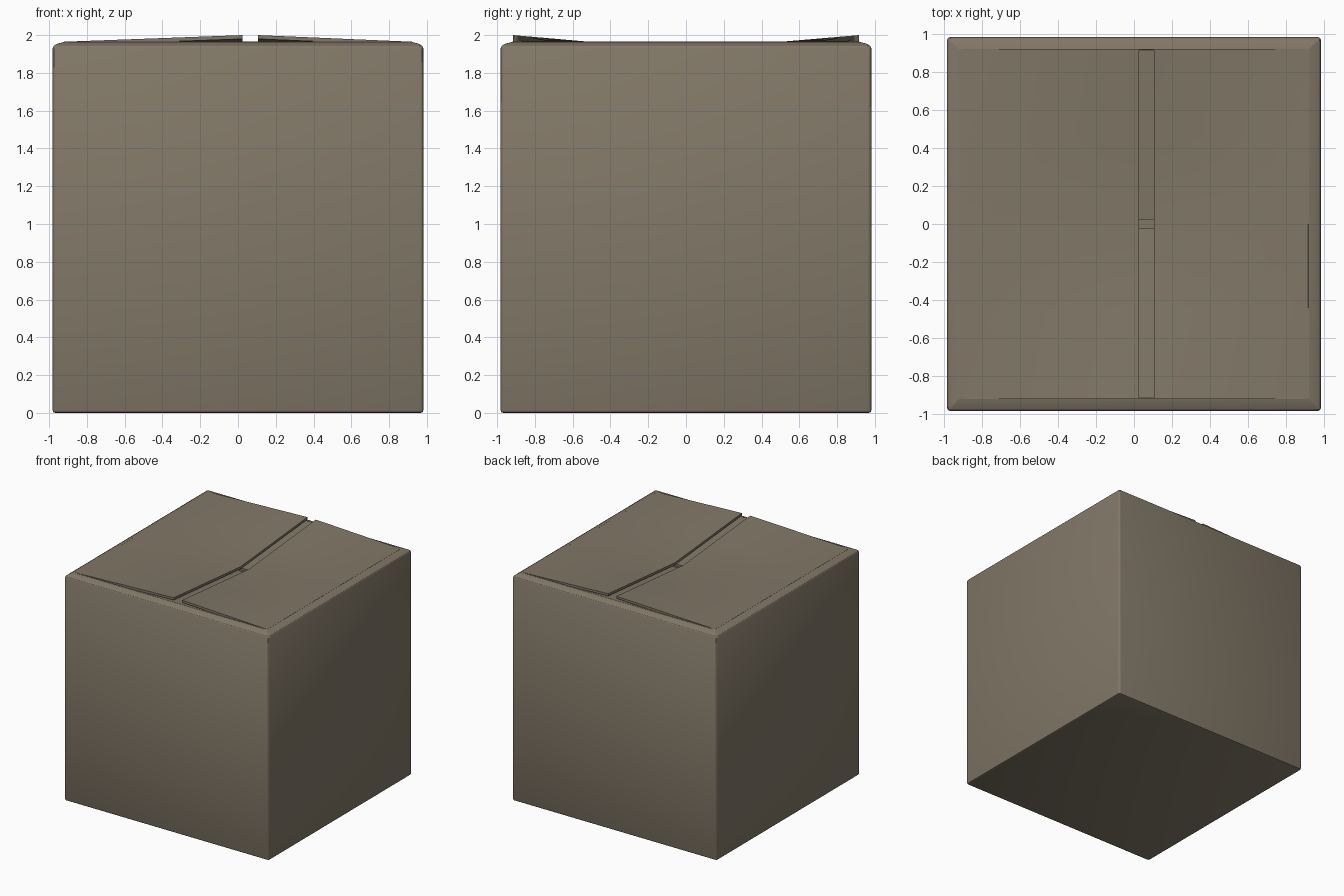
import bpy, bmesh, math

if "Cube" in bpy.data.objects:
    bpy.data.objects.remove(bpy.data.objects["Cube"])

card = bpy.data.materials.new("cardboard")
card.diffuse_color = (0.22, 0.185, 0.135, 1)
card.use_nodes = True
card.node_tree.nodes["Principled BSDF"].inputs["Base Color"].default_value = card.diffuse_color


def make_object(name, bm, smooth=True):
    bmesh.ops.recalc_face_normals(bm, faces=bm.faces)
    mesh = bpy.data.meshes.new(name)
    bm.to_mesh(mesh)
    bm.free()
    mesh.materials.append(card)
    ob = bpy.data.objects.new(name, mesh)
    bpy.context.collection.objects.link(ob)
    if smooth:
        bpy.ops.object.select_all(action='DESELECT')
        ob.select_set(True)
        bpy.context.view_layer.objects.active = ob
        bpy.ops.object.shade_smooth_by_angle(angle=math.radians(30))
    return ob


def rounded_square(bm, half, z, r, steps=3):
    """Ring of vertices around a square with rounded corners."""
    ring = []
    for c in range(4):
        mid = math.radians(45 + 90 * c)
        cx = math.copysign(half - r, math.cos(mid))
        cy = math.copysign(half - r, math.sin(mid))
        for s in range(steps + 1):
            a = math.radians(90 * c + 90 * s / steps)
            ring.append(bm.verts.new((cx + r * math.cos(a), cy + r * math.sin(a), z)))
    return ring


# Box body: outer wall, folded rim, then the inner wall and floor
profile = [(0.968, 0, 0.01), (0.978, 0.004, 0.015), (0.982, 0.015, 0.018),
           (0.982, 1.93, 0.018), (0.975, 1.943, 0.015), (0.955, 1.955, 0.01),
           (0.915, 1.965, 0.004), (0.905, 1.945, 0.004), (0.962, 1.92, 0.01),
           (0.962, 0.02, 0.01)]
bm = bmesh.new()
rings = [rounded_square(bm, *p) for p in profile]
n = len(rings[0])
for lo, hi in zip(rings, rings[1:]):
    for i in range(n):
        j = (i + 1) % n
        bm.faces.new((lo[i], lo[j], hi[j], hi[i]))
bm.faces.new(rings[0][::-1])
bm.faces.new(rings[-1])
make_object("box_body", bm)


def flap(name, xs, ys, height, thick=0.02):
    """Bent sheet of card whose top surface follows height(x, y)."""
    bm = bmesh.new()
    grid = [[[bm.verts.new((x, y, height(x, y) - d)) for y in ys] for x in xs]
            for d in (0, thick)]
    top, low = grid
    nx, ny = len(xs), len(ys)
    for g in grid:
        for i in range(nx - 1):
            for j in range(ny - 1):
                bm.faces.new((g[i][j], g[i + 1][j], g[i + 1][j + 1], g[i][j + 1]))
    border = ([(i, 0) for i in range(nx - 1)] + [(nx - 1, j) for j in range(ny - 1)]
              + [(i, ny - 1) for i in range(nx - 1, 0, -1)]
              + [(0, j) for j in range(ny - 1, 0, -1)])
    for (a, b), (c, d) in zip(border, border[1:] + border[:1]):
        bm.faces.new((top[a][b], top[c][d], low[c][d], low[a][b]))
    return make_object(name, bm)


def span(a, b, count):
    return [a + (b - a) * i / count for i in range(count + 1)]


# Outer flaps: hinged at the sides, lifted at the corners, sagging mid-length
def outer_height(x_hinge, x_free):
    def height(x, y):
        t = (x - x_hinge) / (x_free - x_hinge)
        free = 1.92 + 0.08 * abs(y) / 0.915
        return 1.965 + (free - 1.965) * t
    return height


for name, hinge, free in (("left_outer_flap", -0.92, 0.025), ("right_outer_flap", 0.92, 0.105)):
    flap(name, span(hinge, free, 6), span(-0.915, 0.915, 4), outer_height(hinge, free))

# Inner flaps: hinged front and back, sloping down to meet under the outer pair
for name, s in (("front_inner_flap", -1), ("back_inner_flap", 1)):
    flap(name, span(-0.9, 0.9, 2), [s * 0.92, s * 0.024],
         lambda x, y: 1.895 + 0.07 * abs(y) / 0.92)
